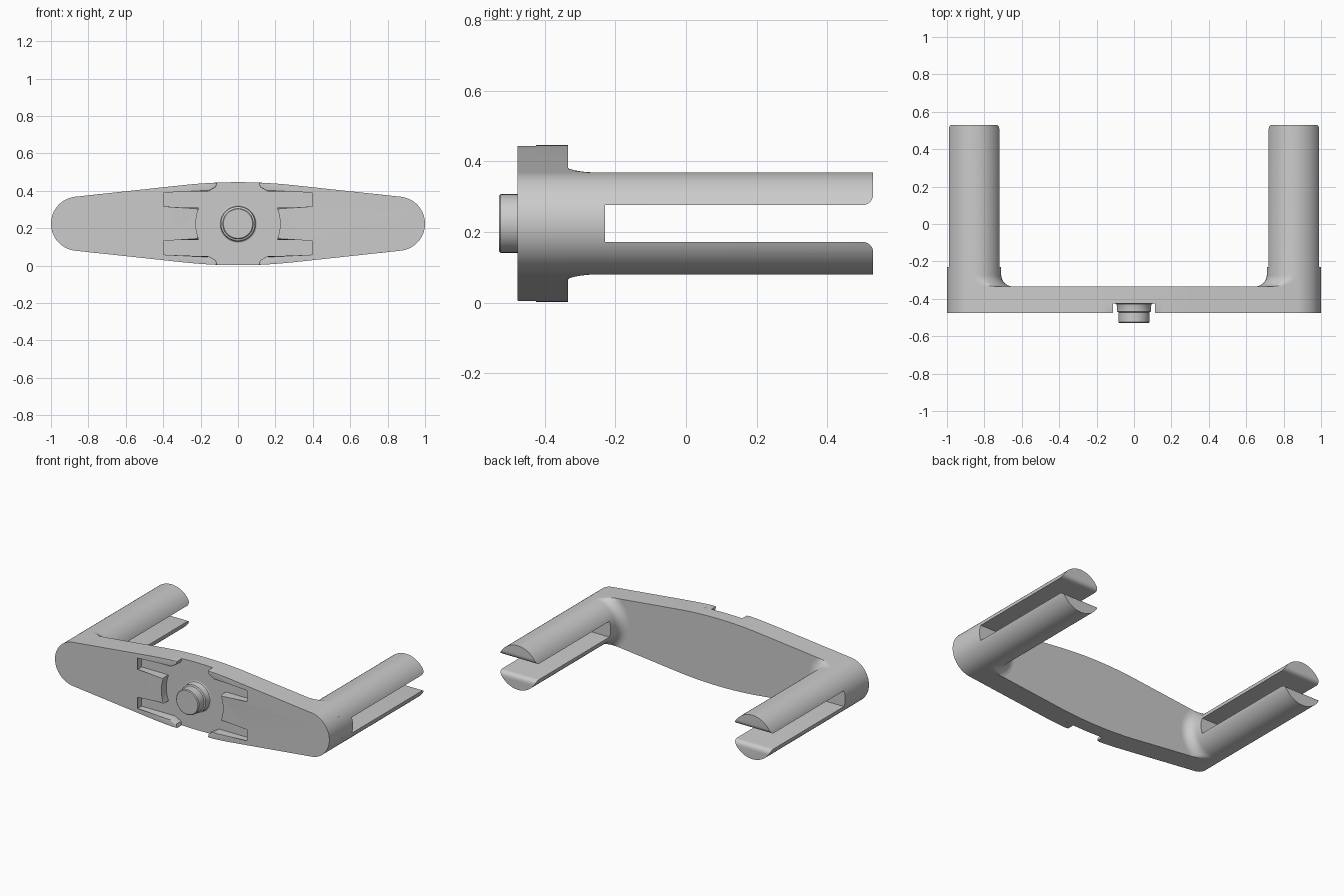
import bpy, bmesh
from math import sin, cos, pi, atan, sqrt, radians

cube = bpy.data.objects.get("Cube")
if cube:
    bpy.data.objects.remove(cube, do_unlink=True)

ZC = 0.224               # height of the centre line
END_X, END_R = 0.855, 0.145
SLOPE = 0.109            # taper of the bar's upper edge
TILT = atan(SLOPE)
FRONT, FLOOR, BACK, TIP = -0.477, -0.425, -0.334, 0.53

grey = bpy.data.materials.new("light_grey")
grey.use_nodes = True
colour = (0.6, 0.6, 0.6, 1)
grey.diffuse_color = colour
grey.node_tree.nodes["Principled BSDF"].inputs["Base Color"].default_value = colour


def make_object(name, bm):
    bmesh.ops.recalc_face_normals(bm, faces=bm.faces)
    mesh = bpy.data.meshes.new(name)
    bm.to_mesh(mesh)
    bm.free()
    mesh.materials.append(grey)
    obj = bpy.data.objects.new(name, mesh)
    bpy.context.collection.objects.link(obj)
    return obj


def activate(obj):
    bpy.ops.object.select_all(action='DESELECT')
    obj.select_set(True)
    bpy.context.view_layer.objects.active = obj


def smooth(obj):
    activate(obj)
    bpy.ops.object.shade_smooth_by_angle(angle=radians(30))


def mirror(obj):
    obj.modifiers.new("mirror", 'MIRROR').use_mirror_merge = False
    activate(obj)
    bpy.ops.object.modifier_apply(modifier="mirror")


def loft(rings):
    """Closed solid through rings of (x, y, z) points, capped at both ends."""
    bm = bmesh.new()
    loops = [[bm.verts.new(p) for p in ring] for ring in rings]
    n = len(loops[0])
    for a, b in zip(loops, loops[1:]):
        for i in range(n):
            j = (i + 1) % n
            bm.faces.new((a[i], a[j], b[j], b[i]))
    bm.faces.new(loops[0])
    bm.faces.new(loops[-1])
    return bm


def prism(points, y0, y1):
    return loft([[(x, y, ZC + z) for x, z in points] for y in (y0, y1)])


def bevel_front(bm, y, width):
    edges = [e for e in bm.edges if all(abs(v.co.y - y) < 1e-5 for v in e.verts)]
    bmesh.ops.bevel(bm, geom=edges, offset=width, segments=3, profile=0.5,
                    affect='EDGES', clamp_overlap=True)


# Half outline of the bar, from top centre round the end to bottom centre
def crown(x):
    return 0.222 - SLOPE / 0.6 * x * x


def half_outline(start):
    steps = 8
    top = [(x, crown(x)) for x in
           (start + (0.3 - start) * i / steps for i in range(steps + 1))]
    first = pi / 2 - TILT
    arc = [(END_X + END_R * cos(a), END_R * sin(a)) for a in
           (first * (1 - i / 16) for i in range(33))]
    return top + arc + [(x, -z) for x, z in reversed(top)]


# Bar base, at the depth of the recess floor
right_side = half_outline(0)
left_side = [(-x, z) for x, z in reversed(right_side)][1:-1]
smooth(make_object("bar_base", prism(right_side + left_side, FLOOR, BACK)))

# Raised cheeks around the round recess and its four side channels
rim = [(0.118, 0.196), (0.16, 0.172), (0.405, 0.172), (0.405, 0.086), (0.21, 0.086)]
hub_arc = [(sqrt(0.225 ** 2 - z * z), z) for z in
           (0.078 * (1 - i / 8) for i in range(17))]
inner_edge = [(x, -z) for x, z in rim] + hub_arc[::-1] + rim[::-1]
bm = prism(half_outline(0.112) + inner_edge, FRONT, FLOOR)
bevel_front(bm, FRONT, 0.008)
cheeks = make_object("front_cheeks", bm)
mirror(cheeks)
smooth(cheeks)

# Centre boss and pin, turned as one profile
turned = [(0.102, FLOOR), (0.095, -0.428), (0.092, -0.435), (0.092, -0.468),
          (0.083, -0.472), (0.083, -0.525), (0.078, -TIP)]
smooth(make_object("centre_pin", loft(
    [[(r * cos(a), y, ZC + r * sin(a)) for a in (2 * pi * i / 48 for i in range(48))]
     for r, y in turned])))

# Prongs: cylinders with a root fillet trimmed to the bar's outline
FILLET = 0.062


def prong_radius(angle, y):
    flare = END_R + FILLET
    flare -= sqrt(max(0, FILLET ** 2 - max(0, BACK + FILLET - y) ** 2))
    if y > BACK + FILLET - 1e-6:
        flare = END_R
    else:
        flare = END_R + FILLET - sqrt(FILLET ** 2 - (BACK + FILLET - y) ** 2)
    if cos(angle) > sin(TILT):
        return END_R
    q = cos(angle) * sin(TILT) + abs(sin(angle)) * cos(TILT)
    return min(flare, END_R / q) if q > 0 else flare


stations = [BACK + FILLET * (1 - cos(pi / 2 * i / 8)) for i in range(9)] + [TIP]
rings = []
for y in stations:
    ring = []
    for i in range(64):
        a = 2 * pi * i / 64
        r = prong_radius(a, y)
        ring.append((END_X + r * cos(a), y, ZC + r * sin(a)))
    rings.append(ring)
prongs = make_object("prongs", loft(rings))

# Slot through the prongs, flaring at the open end
SLOT, ROUND = 0.052, 0.03
flare_arc = [(TIP - ROUND + ROUND * sin(a), SLOT + ROUND * (1 - cos(a)))
             for a in (pi / 2 * i / 6 for i in range(7))]
upper = [(-0.23, SLOT)] + flare_arc + [(TIP + 0.05, SLOT + ROUND)]
side = upper + [(y, -z) for y, z in reversed(upper)]
cutter = make_object("slot_cutter", loft(
    [[(x, y, ZC + z) for y, z in side] for x in (END_X - 0.3, END_X + 0.3)]))
cutter.hide_render = True
cut = prongs.modifiers.new("slot", 'BOOLEAN')
cut.operation, cut.solver, cut.object = 'DIFFERENCE', 'EXACT', cutter
activate(prongs)
bpy.ops.object.modifier_apply(modifier="slot")
bpy.data.objects.remove(cutter, do_unlink=True)
mirror(prongs)
smooth(prongs)
